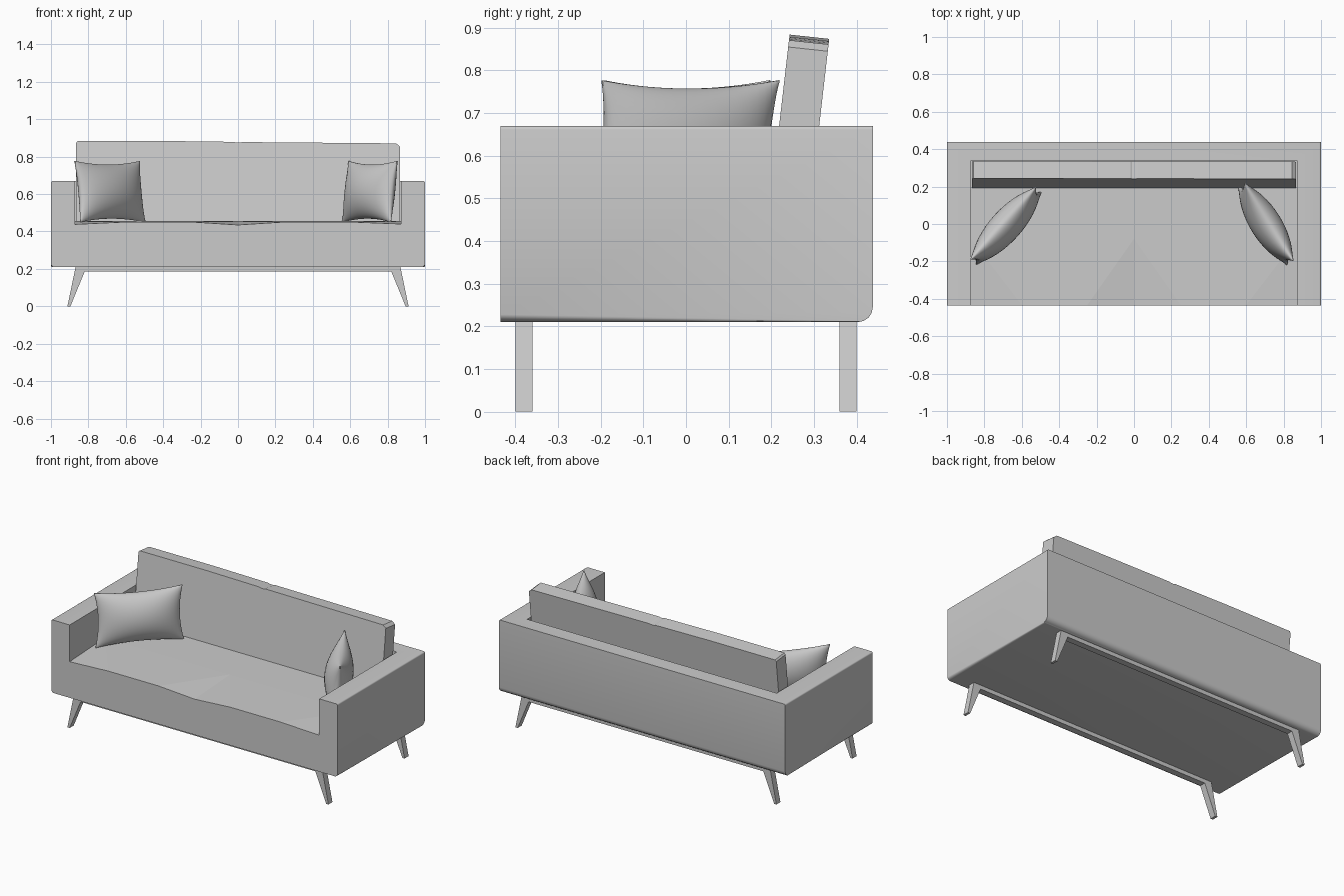
import bpy, bmesh, math
from mathutils import Vector, Matrix

cube = bpy.data.objects.get("Cube")
if cube:
    bpy.data.objects.remove(cube, do_unlink=True)

GREY = (0.6, 0.6, 0.6, 1.0)
fabric = bpy.data.materials.new("soft grey")
fabric.use_nodes = True
fabric.diffuse_color = GREY
fabric.node_tree.nodes["Principled BSDF"].inputs["Base Color"].default_value = GREY


def finish(bm, name, smooth=False):
    bmesh.ops.recalc_face_normals(bm, faces=bm.faces)
    mesh = bpy.data.meshes.new(name)
    bm.to_mesh(mesh)
    bm.free()
    mesh.materials.append(fabric)
    obj = bpy.data.objects.new(name, mesh)
    bpy.context.collection.objects.link(obj)
    bpy.ops.object.select_all(action='DESELECT')
    obj.select_set(True)
    bpy.context.view_layer.objects.active = obj
    if smooth:
        bpy.ops.object.shade_smooth_by_angle(angle=math.radians(40))
    return obj


def box(lo, hi):
    bm = bmesh.new()
    bmesh.ops.create_cube(bm, size=1)
    lo, hi = Vector(lo), Vector(hi)
    bmesh.ops.scale(bm, vec=hi - lo, verts=bm.verts)
    bmesh.ops.translate(bm, vec=(lo + hi) / 2, verts=bm.verts)
    return bm


def prism(name, rings):
    """Loft a closed solid through rings of equal point count."""
    bm = bmesh.new()
    loops = [[bm.verts.new(p) for p in ring] for ring in rings]
    n = len(loops[0])
    for a, b in zip(loops, loops[1:]):
        for i in range(n):
            j = (i + 1) % n
            bm.faces.new((a[i], a[j], b[j], b[i]))
    bm.faces.new(loops[0])
    bm.faces.new(loops[-1])
    return finish(bm, name)


def bevel_edges(bm, test, radius):
    edges = [e for e in bm.edges if test((e.verts[0].co + e.verts[1].co) / 2)]
    bmesh.ops.bevel(bm, geom=edges, offset=radius, segments=4, profile=0.5, affect='EDGES')


# Body: one block, softly rounded along the bottom and the outer arm tops
bm = box((-1, -0.435, 0.21), (1, 0.438, 0.67))
bevel_edges(bm, lambda c: c.z < 0.3 and c.y > 0.4, 0.035)
bevel_edges(bm, lambda c: c.z < 0.3 and abs(c.x) > 0.99 and abs(c.y) < 0.1, 0.018)
bevel_edges(bm, lambda c: c.z > 0.66 and abs(c.x) > 0.99, 0.009)
body = finish(bm, "body", True)

# Hollow between the arms, its floor sagging along the front edge
sag = [(-0.872, 0.438), (-0.6, 0.451), (-0.25, 0.451), (0, 0.435),
       (0.25, 0.451), (0.6, 0.451), (0.872, 0.440)]


def section(y, amount):
    floor = [(x, y, 0.455 - (0.455 - z) * amount) for x, z in sag]
    return floor + [(0.872, y, 1), (-0.872, y, 1)]


hollow = prism("seat_hollow", [section(-0.6, 1), section(-0.435, 1),
                               section(-0.08, 0), section(0.34, 0)])
bm = bmesh.new()
bm.from_mesh(hollow.data)
bmesh.ops.triangulate(bm, faces=bm.faces)
bm.to_mesh(hollow.data)
bm.free()
cut = body.modifiers.new("hollow", 'BOOLEAN')
cut.operation = 'DIFFERENCE'
cut.solver = 'EXACT'
cut.object = hollow
bpy.ops.object.select_all(action='DESELECT')
body.select_set(True)
bpy.context.view_layer.objects.active = body
bpy.ops.object.modifier_apply(modifier=cut.name)
bpy.data.objects.remove(hollow, do_unlink=True)

# Back cushion: long leaning pad whose top falls slightly to its left
LEAN = 0.115
top = [(-0.865, 0.874), (-0.857, 0.884), (-0.4, 0.884), (-0.02, 0.879), (-0.012, 0.875),
       (0.012, 0.875), (0.02, 0.878), (0.5, 0.874), (0.845, 0.871), (0.865, 0.855)]


def pad(offset, drop):
    outline = [(0.865, 0.45)] + [(x, z - drop) for x, z in reversed(top)] + [(-0.865, 0.45)]
    return [(x, offset + (z - 0.45) * LEAN, z) for x, z in outline]


prism("back_cushion", [pad(0.193, 0), pad(0.287, 0.010)])


# Scatter pillows: pinched corners, plump middle, leaning outwards
def pillow(name, centre, length, height, angle, lean):
    bm = bmesh.new()
    n = 20
    for side in (-1, 1):
        grid = []
        for i in range(n + 1):
            u = -math.cos(math.pi * i / n)
            row = []
            for j in range(n + 1):
                v = -math.cos(math.pi * j / n)
                x = u * length / 2 * (1 - 0.08 * (1 - v * v))
                z = v * height / 2 * (1 - 0.12 * (1 - u * u))
                fat = max(0, (1 - u * u) * (1 - v * v)) ** 0.6
                row.append(bm.verts.new((x, side * (0.003 + 0.08 * fat), z)))
            grid.append(row)
        for i in range(n):
            for j in range(n):
                bm.faces.new((grid[i][j], grid[i + 1][j], grid[i + 1][j + 1], grid[i][j + 1]))
    rim = [e for e in bm.edges if e.is_boundary]
    bmesh.ops.bridge_loops(bm, edges=rim)
    spin = Matrix.Rotation(angle, 4, 'Z') @ Matrix.Rotation(-lean, 4, 'X')
    bmesh.ops.transform(bm, matrix=Matrix.Translation(centre) @ spin, verts=bm.verts)
    finish(bm, name, True)


pillow("right_pillow", (-0.685, -0.01, 0.613), 0.52, 0.33, math.radians(48), math.radians(7))
pillow("left_pillow", (0.705, 0.0, 0.613), 0.49, 0.33, math.radians(-58), math.radians(7))

# Rails and splayed legs
for row, y in (("front", -0.38), ("back", 0.38)):
    finish(box((-0.83, y - 0.02, 0.185), (0.83, y + 0.02, 0.212)), row + "_rail")
    for side, s in (("right", -1), ("left", 1)):
        outline = [(0.81, 0.212), (0.868, 0.212), (0.912, 0), (0.896, 0), (0.82, 0.185)]
        prism(f"{row}_{side}_leg", [[(s * x, y + d, z) for x, z in outline]
                                    for d in (-0.02, 0.02)])
